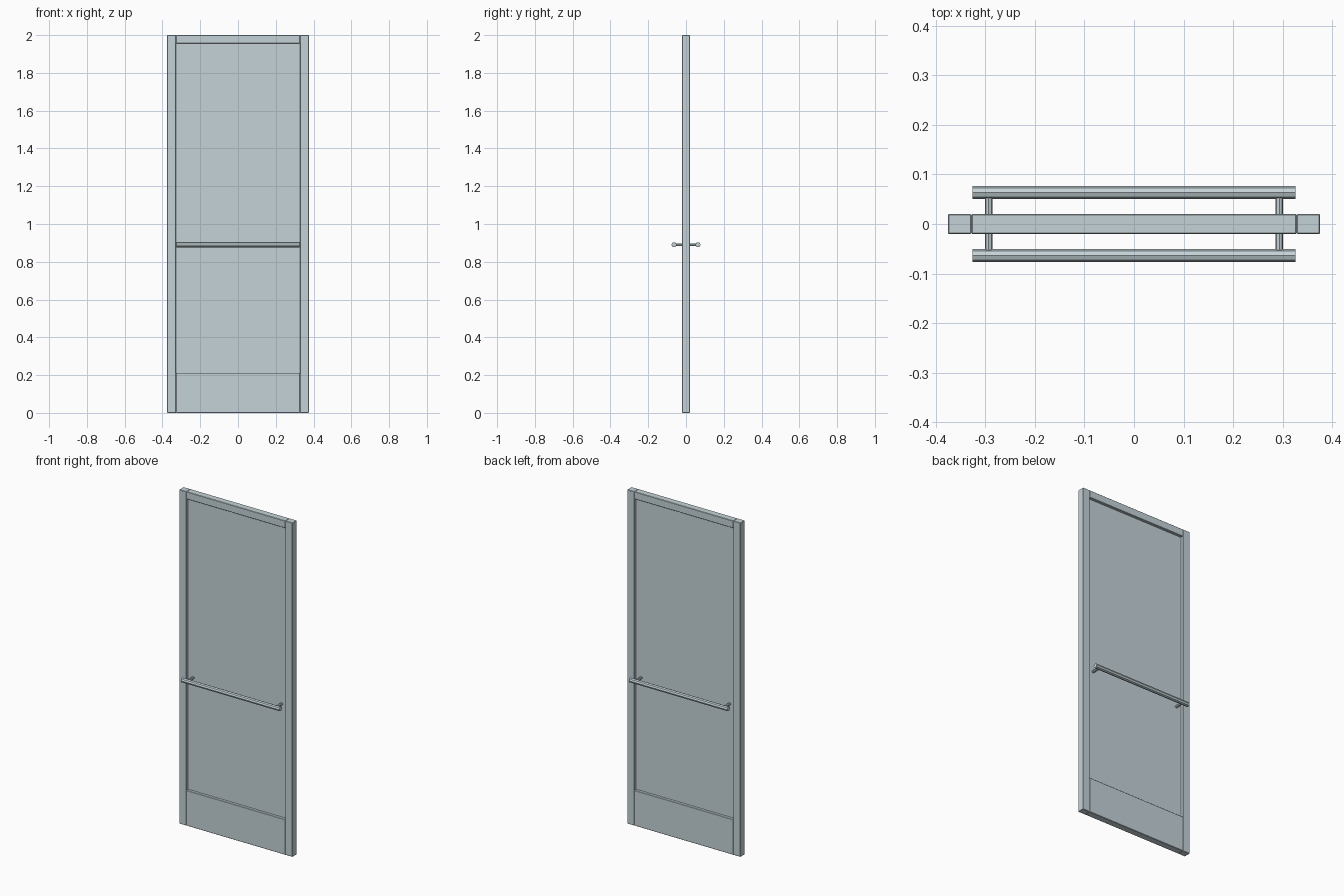
import bpy
from math import pi

cube = bpy.data.objects.get("Cube")
if cube:
    bpy.data.objects.remove(cube, do_unlink=True)

# Single pale blue-grey metal
metal = bpy.data.materials.new("pale_blue_grey")
metal.use_nodes = True
colour = (0.56, 0.65, 0.685, 1)
metal.diffuse_color = colour
metal.node_tree.nodes["Principled BSDF"].inputs["Base Color"].default_value = colour


def box(name, x0, x1, z0, z1, depth, bevel=0.0):
    """Upright slab centred on y = 0."""
    bpy.ops.mesh.primitive_cube_add(size=1, location=((x0 + x1) / 2, 0, (z0 + z1) / 2))
    ob = bpy.context.object
    ob.name = name
    ob.scale = (x1 - x0, depth, z1 - z0)
    bpy.ops.object.transform_apply(location=False, rotation=False, scale=True)
    ob.data.materials.append(metal)
    if bevel:
        mod = ob.modifiers.new("soft_edges", "BEVEL")
        mod.width = bevel
        mod.segments = 1
    return ob


def rod(name, radius, length, location, rotation):
    """Eight-sided rod."""
    bpy.ops.mesh.primitive_cylinder_add(vertices=8, radius=radius, depth=length,
                                        location=location, rotation=rotation)
    ob = bpy.context.object
    ob.name = name
    ob.data.materials.append(metal)
    return ob


half_width, inner, thick = 0.375, 0.328, 0.041
rail_top, rail_bottom, bar_z, bar_y = 1.956, 0.212, 0.89, 0.0635

# Frame: stiles run full height, rails sit between them
box("left_stile", inner, half_width, 0, 2, thick, 0.002)
box("right_stile", -half_width, -inner, 0, 2, thick, 0.002)
box("top_rail", -inner, inner, rail_top, 2, thick, 0.002)
box("bottom_rail", -inner, inner, 0, rail_bottom, thick, 0.002)

# Thin recessed panel, tucked into the frame
box("panel", -inner - 0.01, inner + 0.01, rail_bottom - 0.01, rail_top + 0.01, 0.008)

# Push bars on both faces, and the posts that hold them
for side, y in (("front", -bar_y), ("back", bar_y)):
    rod(side + "_push_bar", 0.0135, 0.652, (0, y, bar_z), (0, pi / 2, 0))
    for hand, x in (("left", 0.293), ("right", -0.293)):
        rod(f"{side}_{hand}_post", 0.0075, bar_y, (x, y / 2, bar_z), (pi / 2, 0, 0))
